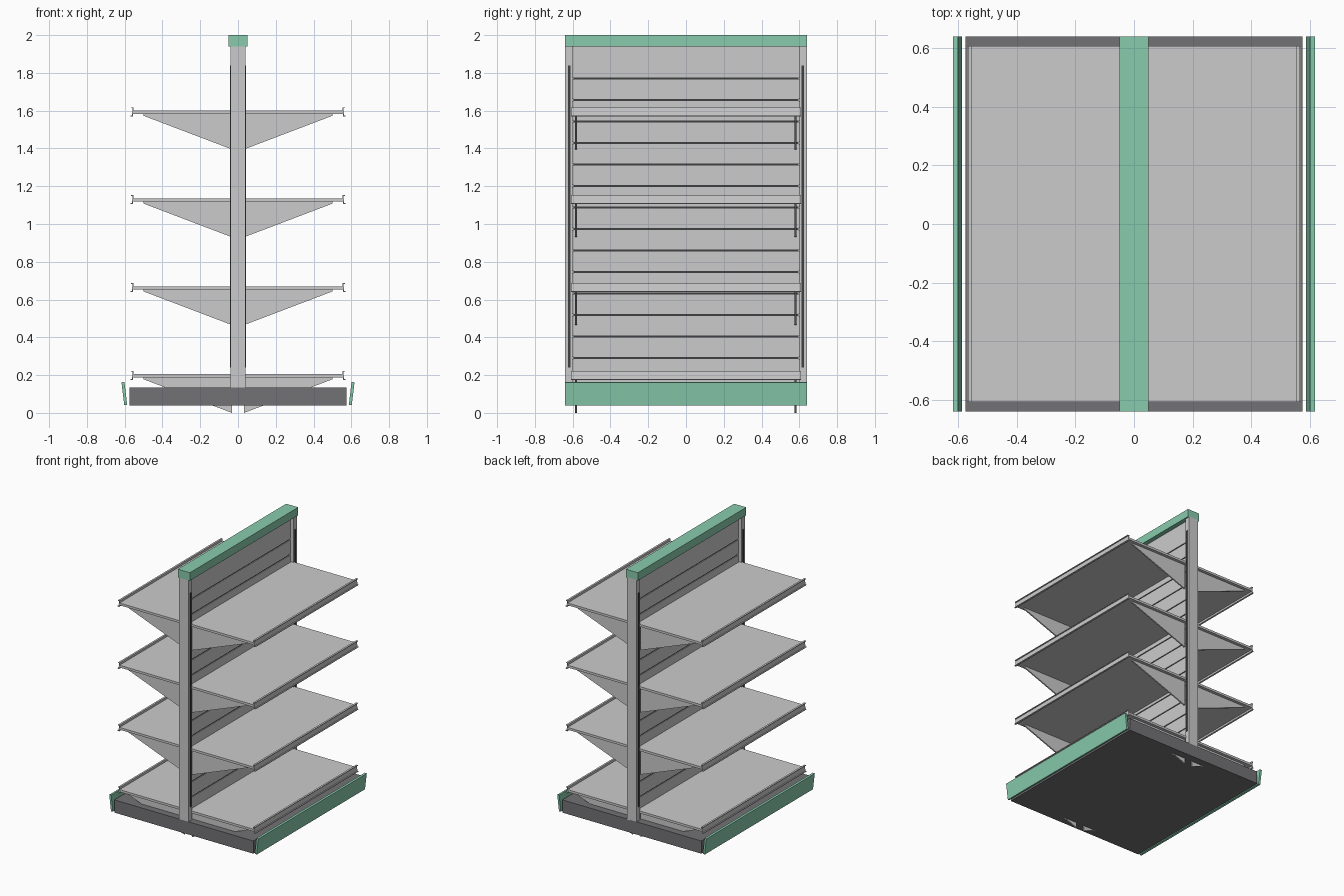
import bpy, bmesh

if "Cube" in bpy.data.objects:
    bpy.data.objects.remove(bpy.data.objects["Cube"])


def material(name, rgb):
    m = bpy.data.materials.new(name)
    m.diffuse_color = (*rgb, 1)
    m.use_nodes = True
    m.node_tree.nodes["Principled BSDF"].inputs["Base Color"].default_value = m.diffuse_color
    return m


GREEN = material("green", (0.25, 0.6, 0.42))
DARK = material("dark_grey", (0.17, 0.17, 0.18))
BLACK = material("shadow_grey", (0.05, 0.05, 0.05))
LIGHT = material("light_strip", (0.9, 0.9, 0.87))


def prism(name, profile, y0, y1, mat=None):
    """Extrude an x-z profile from y0 to y1."""
    bm = bmesh.new()
    face = bm.faces.new([bm.verts.new((x, y0, z)) for x, z in profile])
    ext = bmesh.ops.extrude_face_region(bm, geom=[face])
    verts = [g for g in ext["geom"] if isinstance(g, bmesh.types.BMVert)]
    bmesh.ops.translate(bm, verts=verts, vec=(0, y1 - y0, 0))
    bmesh.ops.recalc_face_normals(bm, faces=bm.faces)
    me = bpy.data.meshes.new(name)
    bm.to_mesh(me)
    bm.free()
    ob = bpy.data.objects.new(name, me)
    bpy.context.collection.objects.link(ob)
    if mat:
        me.materials.append(mat)
    return ob


def box(name, x0, x1, y0, y1, z0, z1, mat=None):
    return prism(name, [(x0, z0), (x1, z0), (x1, z1), (x0, z1)], y0, y1, mat)


# Base plinth and top cap
box("base_plinth", -0.575, 0.575, -0.64, 0.64, 0.04, 0.135, DARK)
box("top_cap", -0.05, 0.05, -0.64, 0.64, 1.94, 2.0, GREEN)

# Upright posts with dark slotted strips
for end, s in (("front", -1), ("back", 1)):
    ya, yb = sorted((s * 0.60, s * 0.64))
    box(end + "_post", -0.04, 0.04, ya, yb, 0.13, 1.945)
    for side, sx in (("left", -1), ("right", 1)):
        xa, xb = sorted((sx * 0.035, sx * 0.043))
        box(f"{end}_{side}_slot_strip", xa, xb, s * 0.618 - 0.006,
            s * 0.618 + 0.006, 0.24, 1.84, BLACK)

# Back panel: horizontal slats over a dark core, leaving grooves
box("panel_core", -0.011, 0.011, -0.595, 0.595, 0.13, 1.94, BLACK)
grooves = [0.29 + i * 0.1138 for i in range(14)]
bottoms = [0.13] + [g + 0.005 for g in grooves]
tops = [g - 0.005 for g in grooves] + [1.945]
for i, (z0, z1) in enumerate(zip(bottoms, tops)):
    box(f"panel_slat_{i + 1}", -0.016, 0.016, -0.60, 0.60, z0, z1)

for side, s in (("left", -1), ("right", 1)):
    # Leaning kick board
    kick = [(0.587, 0.043), (0.602, 0.04), (0.617, 0.162), (0.601, 0.164)]
    prism(side + "_kick_board", [(s * x, z) for x, z in kick], -0.64, 0.64, GREEN)

    for level in range(4):
        z = 0.205 + 0.465 * level
        tag = f"{side}_{level + 1}"

        def part(name, pts, y0, y1, mat=None):
            prism(f"{name}_{tag}", [(s * x, z + dz) for x, dz in pts], y0, y1, mat)

        # Shelf board
        part("shelf", [(0.02, -0.017), (0.557, -0.017), (0.557, 0), (0.02, 0)],
             -0.608, 0.608)
        # Front rail: shallow channel holding a light strip
        part("shelf_rail", [(0.557, -0.03), (0.570, -0.03), (0.570, -0.025),
                            (0.562, -0.025), (0.558, 0.013), (0.566, 0.013),
                            (0.566, 0.018), (0.552, 0.018)], -0.608, 0.608, LIGHT)
        # Tapered brackets
        for end, y in (("front", -0.583), ("back", 0.58)):
            part(end + "_bracket", [(0.032, -0.205), (0.50, -0.027),
                                    (0.50, -0.016), (0.032, -0.016)],
                 y - 0.005, y + 0.005)
